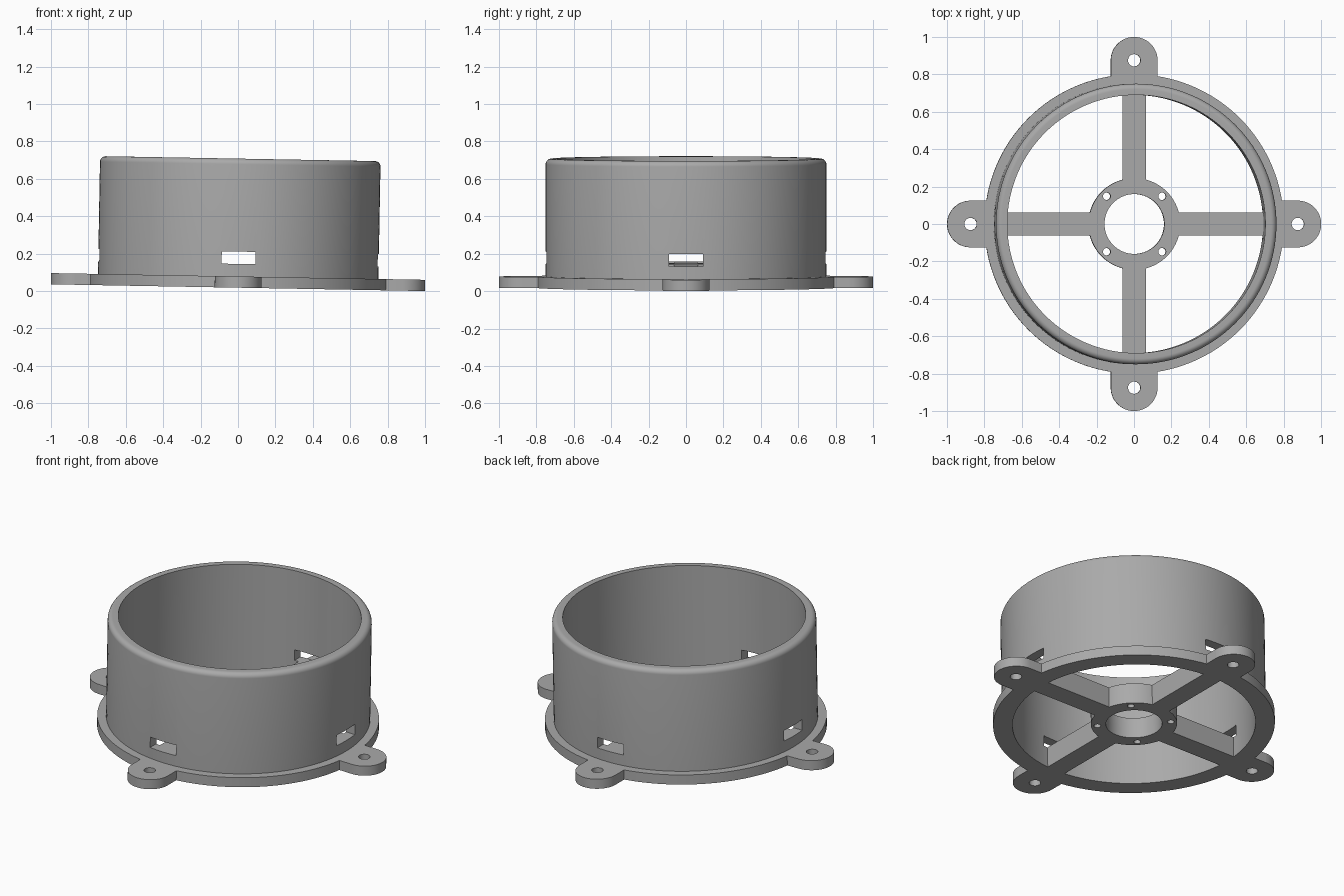
import bpy, bmesh, math
from mathutils import Matrix, Vector

cube = bpy.data.objects.get("Cube")
if cube:
    bpy.data.objects.remove(cube, do_unlink=True)

SEGMENTS = 128
TILT = math.radians(1.03)
FLANGE_TOP = 0.06
SPOKE_TOP = 0.127
TUBE_TOP = 0.69
BORE = 0.69
TUBE_RADIUS = 0.75
FILLET = 0.03
TAB_CENTRE = 0.875

grey = bpy.data.materials.new("plain grey")
grey.use_nodes = True
grey.diffuse_color = (0.4, 0.4, 0.4, 1)
grey.node_tree.nodes["Principled BSDF"].inputs["Base Color"].default_value = (0.4, 0.4, 0.4, 1)


def make(name, bm):
    bmesh.ops.recalc_face_normals(bm, faces=bm.faces)
    mesh = bpy.data.meshes.new(name)
    bm.to_mesh(mesh)
    bm.free()
    mesh.materials.append(grey)
    obj = bpy.data.objects.new(name, mesh)
    bpy.context.collection.objects.link(obj)
    return obj


def cylinder(name, radius, low, high, x=0, y=0, sides=SEGMENTS):
    bm = bmesh.new()
    bmesh.ops.create_cone(bm, cap_ends=True, segments=sides, radius1=radius, radius2=radius,
                          depth=high - low, matrix=Matrix.Translation((x, y, (low + high) / 2)))
    return make(name, bm)


def box(name, x0, x1, half_width, low, high, angle):
    bm = bmesh.new()
    place = (Matrix.Rotation(angle, 4, "Z")
             @ Matrix.Translation(((x0 + x1) / 2, 0, (low + high) / 2))
             @ Matrix.Diagonal((x1 - x0, 2 * half_width, high - low, 1)))
    bmesh.ops.create_cube(bm, size=1, matrix=place)
    return make(name, bm)


def combine(target, operation, tools):
    # Apply each boolean in turn and discard its tool
    for tool in tools:
        mod = target.modifiers.new("cut", "BOOLEAN")
        mod.operation, mod.solver, mod.object = operation, "EXACT", tool
        graph = bpy.context.evaluated_depsgraph_get()
        result = bpy.data.meshes.new_from_object(target.evaluated_get(graph))
        target.modifiers.clear()
        target.data = result
        bpy.data.objects.remove(tool, do_unlink=True)


quarters = [i * math.pi / 2 for i in range(4)]

# Mounting flange with four drilled, rounded tabs
flange = cylinder("mounting_flange", 0.8, 0, FLANGE_TOP)
for a in quarters:
    x, y = TAB_CENTRE * math.cos(a), TAB_CENTRE * math.sin(a)
    combine(flange, "UNION", [
        box("tab_neck", 0.72, TAB_CENTRE, 0.125, 0, FLANGE_TOP, a),
        cylinder("tab_end", 0.125, 0, FLANGE_TOP, x, y, 48)])
    combine(flange, "DIFFERENCE", [cylinder("tab_hole", 0.033, -0.1, 0.2, x, y, 32)])
combine(flange, "DIFFERENCE", [cylinder("bore", BORE, -0.1, 0.2)])

# Tube wall turned from a profile with a rounded outer top edge
profile = [(BORE, FLANGE_TOP), (TUBE_RADIUS, FLANGE_TOP)]
for i in range(9):
    a = i / 8 * math.pi / 2
    profile.append((TUBE_RADIUS - FILLET + FILLET * math.cos(a),
                    TUBE_TOP - FILLET + FILLET * math.sin(a)))
profile.append((BORE, TUBE_TOP))
bm = bmesh.new()
verts = [bm.verts.new((r, 0, z)) for r, z in profile]
edges = [bm.edges.new((v, verts[(i + 1) % len(verts)])) for i, v in enumerate(verts)]
bmesh.ops.spin(bm, geom=verts + edges, cent=(0, 0, 0), axis=(0, 0, 1),
               angle=math.tau, steps=SEGMENTS)
bmesh.ops.remove_doubles(bm, verts=bm.verts, dist=0.0001)
tube = make("tube_wall", bm)
combine(tube, "DIFFERENCE",
        [box("slot", 0.6, 0.85, 0.09, SPOKE_TOP, 0.193, a) for a in quarters])

# Central hub and its four spokes, trimmed to the bore
hub = cylinder("hub_and_spokes", 0.245, 0, SPOKE_TOP)
combine(hub, "UNION", [box("spoke", 0.2, 0.75, 0.0625, 0, SPOKE_TOP, a) for a in quarters])
combine(hub, "INTERSECT", [cylinder("trim", BORE, -0.1, 0.3)])
screw_holes = [cylinder("screw_hole", 0.02, -0.1, 0.3, 0.148 * sx, 0.148 * sy, 24)
               for sx in (-1, 1) for sy in (-1, 1)]
combine(hub, "DIFFERENCE", [cylinder("hub_hole", 0.16, -0.1, 0.3, sides=64)] + screw_holes)

# Lean the whole housing slightly and rest its lowest tab on the ground
lean = Matrix.Rotation(TILT, 4, "Y")
parts = (flange, tube, hub)
for part in parts:
    part.data.transform(lean)
lowest = min(v.co.z for part in parts for v in part.data.vertices)
for part in parts:
    part.data.transform(Matrix.Translation(Vector((0, 0, -lowest))))
    bpy.ops.object.select_all(action="DESELECT")
    part.select_set(True)
    bpy.context.view_layer.objects.active = part
    bpy.ops.object.shade_smooth_by_angle(angle=math.radians(30))
